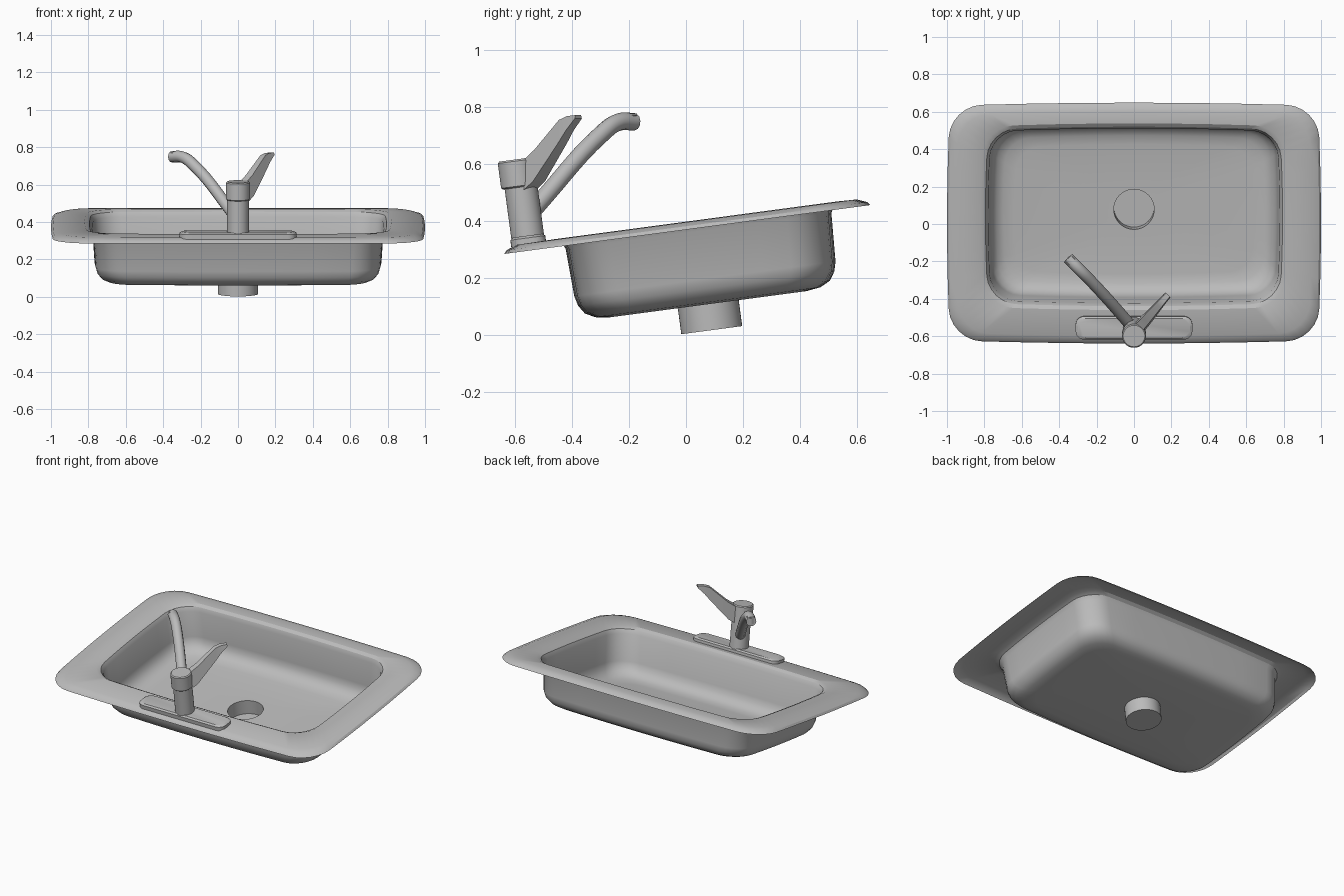
import bpy, bmesh, math
from mathutils import Matrix, Vector

cube = bpy.data.objects.get("Cube")
if cube:
    bpy.data.objects.remove(cube, do_unlink=True)

steel = bpy.data.materials.new("brushed grey steel")
steel.use_nodes = True
GREY = (0.5, 0.5, 0.5, 1)
steel.diffuse_color = GREY
steel.node_tree.nodes["Principled BSDF"].inputs["Base Color"].default_value = GREY

# The whole sink leans back by a few degrees
TILT = Matrix.Translation((0, 0, 0.369)) @ Matrix.Rotation(math.radians(7.6), 4, 'X')
ARC, SIDE = 6, 6
COUNT = 4 * (ARC + SIDE)


def rounded_ring(hx, hy, r, cy, z, bulge=0.0):
    """Rounded rectangle with gently bowed sides."""
    ax, ay = hx - bulge - r, hy - bulge - r
    centres = [(ax, ay), (-ax, ay), (-ax, -ay), (ax, -ay)]
    pts = []
    for q, (px, py) in enumerate(centres):
        for k in range(ARC + 1):
            a = math.pi / 2 * (q + k / ARC)
            pts.append(Vector((px + r * math.cos(a), py + r * math.sin(a), 0)))
        nx, ny = centres[(q + 1) % 4]
        a = math.pi / 2 * (q + 1)
        start = pts[-1].copy()
        end = Vector((nx + r * math.cos(a), ny + r * math.sin(a), 0))
        pts += [start.lerp(end, k / SIDE) for k in range(1, SIDE)]
    out = []
    for p in pts:
        bx = 1 + bulge / hx * (1 - (p.y / hy) ** 2)
        by = 1 + bulge / hy * (1 - (p.x / hx) ** 2)
        out.append((p.x * bx, p.y * by + cy, z))
    return out


def circle_ring(r, cy, z):
    step = 2 * math.pi / COUNT
    angles = [math.pi / 4 + (i - ARC / 2) * step for i in range(COUNT)]
    return [(r * math.cos(a), cy + r * math.sin(a), z) for a in angles]


def finish(name, bm, matrix=None, angle=30):
    mesh = bpy.data.meshes.new(name)
    bm.to_mesh(mesh)
    bm.free()
    mesh.materials.append(steel)
    obj = bpy.data.objects.new(name, mesh)
    bpy.context.collection.objects.link(obj)
    if matrix:
        obj.matrix_world = matrix
    bpy.ops.object.select_all(action='DESELECT')
    obj.select_set(True)
    bpy.context.view_layer.objects.active = obj
    bpy.ops.object.shade_smooth_by_angle(angle=math.radians(angle))
    return obj


def loft(name, rings, matrix=None, cap_start=False, cap_end=False, angle=30):
    bm = bmesh.new()
    rows = [[bm.verts.new(p) for p in ring] for ring in rings]
    n = len(rows[0])
    for a, b in zip(rows, rows[1:]):
        for i in range(n):
            j = (i + 1) % n
            bm.faces.new((a[i], a[j], b[j], b[i]))
    if cap_start:
        bm.faces.new(rows[0][::-1])
    if cap_end:
        bm.faces.new(rows[-1])
    if cap_start and cap_end:
        bmesh.ops.recalc_face_normals(bm, faces=bm.faces)
    return finish(name, bm, matrix, angle)


# Rim, basin walls and floor: half width, half depth, corner radius, centre, height
RIM_Y, BOWL_Y = 0.005, 0.043
profile = [
    (1.00, 0.650, 0.17, RIM_Y, 0.000),
    (0.99, 0.640, 0.17, RIM_Y, 0.012),
    (0.95, 0.605, 0.16, RIM_Y, 0.026),
    (0.82, 0.504, 0.16, BOWL_Y, 0.028),
    (0.795, 0.485, 0.15, BOWL_Y, 0.016),
    (0.78, 0.472, 0.14, BOWL_Y, -0.010),
    (0.768, 0.464, 0.14, BOWL_Y, -0.180),
    (0.758, 0.455, 0.14, BOWL_Y, -0.215),
    (0.735, 0.435, 0.14, BOWL_Y, -0.245),
    (0.70, 0.400, 0.13, BOWL_Y, -0.263),
    (0.64, 0.350, 0.12, BOWL_Y, -0.270),
]
rings = [rounded_ring(hx, hy, r, cy, z, 0.018) for hx, hy, r, cy, z in profile]
DRAIN_R = 0.108
rings.append(circle_ring(DRAIN_R, BOWL_Y, -0.270))
loft("sink_basin", rings, TILT)

# Drain cup hanging below the floor
loft("drain", [circle_ring(DRAIN_R, BOWL_Y, z) for z in (-0.270, -0.362)],
     TILT, cap_end=True)

# Tap base plate with a softened upper edge
TAP_Y = -0.555
plate = [(0.312, 0.062, 0.02), (0.312, 0.062, 0.045), (0.300, 0.052, 0.053)]
loft("tap_base_plate", [rounded_ring(hx, hy, 0.045, TAP_Y, z) for hx, hy, z in plate],
     TILT, True, True)

# Tap column and the wider turning head
loft("tap_column", [circle_ring(0.058, TAP_Y, z) for z in (0.03, 0.24)],
     TILT, True, True)
head = [(0.058, 0.225), (0.064, 0.23), (0.064, 0.318), (0.058, 0.324)]
loft("tap_head", [circle_ring(r, TAP_Y - 0.006, z) for r, z in head],
     TILT, True, True)

# Spout: a tube swung to one side, bending level at the tip
curve = bpy.data.curves.new("spout", 'CURVE')
curve.dimensions = '3D'
curve.bevel_depth = 0.031
curve.bevel_resolution = 4
curve.resolution_u = 6
curve.use_fill_caps = True
path = [(0, -0.565, 0.405), (-0.05, -0.505, 0.475), (-0.24, -0.295, 0.707),
        (-0.295, -0.24, 0.746), (-0.352, -0.182, 0.749)]
spline = curve.splines.new('BEZIER')
spline.bezier_points.add(len(path) - 1)
for point, co in zip(spline.bezier_points, path):
    point.co = co
    point.handle_left_type = point.handle_right_type = 'AUTO'
spout = bpy.data.objects.new("spout", curve)
bpy.context.collection.objects.link(spout)
curve.materials.append(steel)
bpy.ops.object.select_all(action='DESELECT')
spout.select_set(True)
bpy.context.view_layer.objects.active = spout
bpy.ops.object.convert(target='MESH')
bpy.ops.object.shade_smooth_by_angle(angle=math.radians(40))

# Outlet nozzle under the spout tip
bm = bmesh.new()
bmesh.ops.create_cone(bm, cap_ends=True, segments=20, radius1=0.024, radius2=0.024, depth=0.04)
finish("spout_nozzle", bm, Matrix.Translation((-0.338, -0.196, 0.752)))

# Lever: tall at the head, thinning to a flat tip
along = Vector((0.66, 0.75, 0)).normalized()
across = Vector((along.y, -along.x, 0))
root = Vector((0, -0.585, 0))
sections = [(0.035, 0.034, 0.500, 0.610), (0.09, 0.032, 0.538, 0.650),
            (0.20, 0.024, 0.672, 0.755), (0.235, 0.021, 0.718, 0.768),
            (0.275, 0.019, 0.760, 0.772)]
lever = []
for s, w, low, high in sections:
    mid = root + along * s
    lever.append([mid + across * (w * sx) + Vector((0, 0, z))
                  for sx, z in ((-1, low), (1, low), (0.75, high), (-0.75, high))])
loft("tap_lever", lever, None, True, True)
